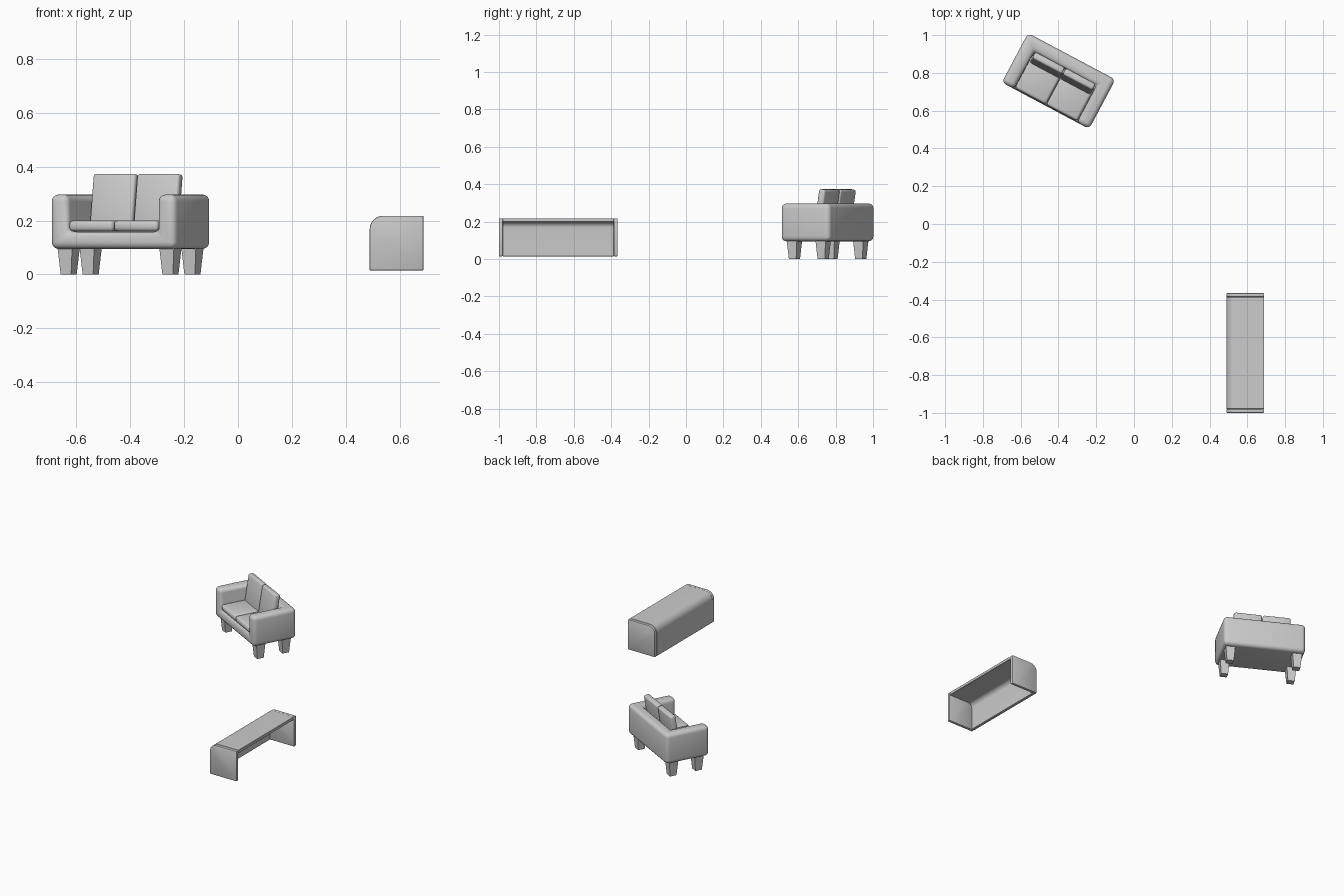
import bpy, bmesh, math
from mathutils import Matrix, Vector

if "Cube" in bpy.data.objects:
    bpy.data.objects.remove(bpy.data.objects["Cube"])

# Sofa frame: turned 28 degrees clockwise at the back left of the scene
SOFA = Matrix.Translation((-0.399, 0.757, 0)) @ Matrix.Rotation(math.radians(-28), 4, 'Z')


def add_object(name, bm, matrix=Matrix()):
    bmesh.ops.recalc_face_normals(bm, faces=bm.faces)
    mesh = bpy.data.meshes.new(name)
    bm.to_mesh(mesh)
    bm.free()
    obj = bpy.data.objects.new(name, mesh)
    bpy.context.collection.objects.link(obj)
    obj.matrix_world = matrix
    return obj


def box(name, lo, hi, matrix=Matrix(), taper=1.0):
    lo, hi = Vector(lo), Vector(hi)
    size, mid = hi - lo, (lo + hi) / 2
    bm = bmesh.new()
    bmesh.ops.create_cube(bm, size=1)
    for v in bm.verts:
        if v.co.z < 0:
            v.co.x *= taper
            v.co.y *= taper
        v.co = Vector(a * b for a, b in zip(v.co, size)) + mid
    return add_object(name, bm, matrix)


def extrude_y(name, profile, y0, y1):
    bm = bmesh.new()
    face = bm.faces.new([bm.verts.new((x, y0, z)) for x, z in profile])
    new = bmesh.ops.extrude_face_region(bm, geom=[face])['geom']
    verts = [g for g in new if isinstance(g, bmesh.types.BMVert)]
    bmesh.ops.translate(bm, verts=verts, vec=(0, y1 - y0, 0))
    return add_object(name, bm)


def finish(obj, width, segments, angle=30):
    bpy.ops.object.select_all(action='DESELECT')
    obj.select_set(True)
    bpy.context.view_layer.objects.active = obj
    bevel = obj.modifiers.new("bevel", 'BEVEL')
    bevel.width = width
    bevel.segments = segments
    bevel.limit_method = 'ANGLE'
    bevel.angle_limit = math.radians(angle)
    for mod in list(obj.modifiers):
        bpy.ops.object.modifier_apply(modifier=mod.name)
    bpy.ops.object.shade_smooth_by_angle(angle=math.radians(35))


# Sofa body: block with the seat cut out, all edges rounded
body = box("sofa_body", (-0.262, -0.148, 0.095), (0.262, 0.148, 0.297), SOFA)
cutter = box("seat_cutter", (-0.188, -0.3, 0.158), (0.188, 0.076, 0.5), SOFA)
cutter.hide_render = True
bpy.context.view_layer.update()
cut = body.modifiers.new("seat", 'BOOLEAN')
cut.operation = 'DIFFERENCE'
cut.solver = 'EXACT'
cut.object = cutter
finish(body, 0.025, 4)
bpy.data.objects.remove(cutter)

# Seat and back cushions, one pair per side
for side, name in ((-1, "left"), (1, "right")):
    u0, u1 = sorted((side * 0.001, side * 0.187))
    seat = box(f"{name}_seat_cushion", (u0, -0.142, 0.16), (u1, 0.06, 0.201), SOFA)
    finish(seat, 0.015, 3)
    u0, u1 = sorted((side * 0.003, side * 0.181))
    lean = SOFA @ Matrix.Translation((0, 0.032, 0.195)) @ Matrix.Rotation(math.radians(-9), 4, 'X')
    back = box(f"{name}_back_cushion", (u0, -0.018, -0.01), (u1, 0.02, 0.18), lean)
    finish(back, 0.011, 3)

# Tapered square legs
for u in (-0.214, 0.214):
    for v in (-0.087, 0.087):
        name = ("front" if v < 0 else "back") + ("_left_leg" if u < 0 else "_right_leg")
        box(name, (u - 0.031, v - 0.031, 0), (u + 0.031, v + 0.031, 0.105), SOFA, taper=0.71)

# Low table: curved shell (top and one long side) between two end panels
X0, X1, Z0, Z1 = 0.489, 0.689, 0.015, 0.218
Y0, Y1 = -1.0, -0.366
R, T = 0.05, 0.02


def corner(radius, steps=8):
    return [(X0 + R - radius * math.cos(math.pi / 2 * i / steps),
             Z1 - R + radius * math.sin(math.pi / 2 * i / steps)) for i in range(steps + 1)]


outer = [(X0, Z0)] + corner(R) + [(X1, Z1)]
inner = [(X0 + T, Z0)] + corner(R - T) + [(X1, Z1 - T)]
finish(extrude_y("table_shell", outer + inner[::-1], Y0 + T, Y1 - T), 0.002, 1)
end_profile = outer + [(X1, Z0)]
finish(extrude_y("table_front_panel", end_profile, Y0, Y0 + T), 0.004, 2)
finish(extrude_y("table_back_panel", end_profile, Y1 - T, Y1), 0.004, 2)
